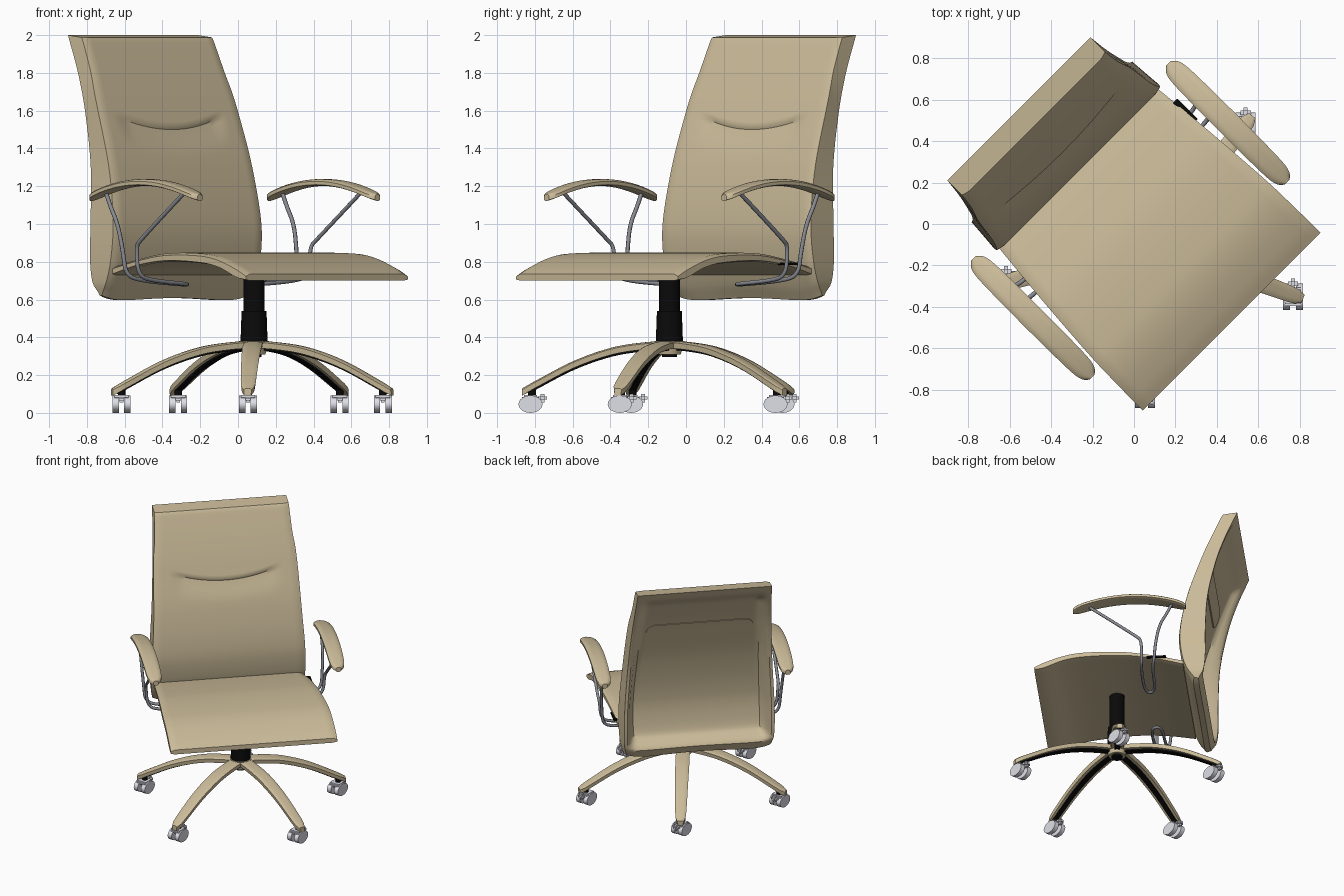
import bpy, bmesh, math
from mathutils import Matrix, Vector

old = bpy.data.objects.get("Cube")
if old:
    bpy.data.objects.remove(old, do_unlink=True)


def material(name, rgb, rough=0.6):
    m = bpy.data.materials.new(name)
    m.use_nodes = True
    m.diffuse_color = (*rgb, 1)
    node = next(n for n in m.node_tree.nodes if n.type == 'BSDF_PRINCIPLED')
    node.inputs["Base Color"].default_value = (*rgb, 1)
    node.inputs["Roughness"].default_value = rough
    return m


TAN = material("tan leather", (0.60, 0.50, 0.32))
BLACK = material("black plastic", (0.003, 0.003, 0.003))
STEEL = material("grey steel", (0.25, 0.26, 0.29))
PALE = material("pale grey plastic", (0.74, 0.74, 0.81))

# The chair is authored facing +x, then turned
TURN = Matrix.Rotation(math.radians(-45), 4, 'Z')
HUB = Vector((0.085, -0.088, 0))


def finish(name, bm, mat, matrix, angle=40):
    bmesh.ops.recalc_face_normals(bm, faces=bm.faces)
    mesh = bpy.data.meshes.new(name)
    bm.to_mesh(mesh)
    bm.free()
    mesh.transform(matrix)
    mesh.materials.append(mat)
    ob = bpy.data.objects.new(name, mesh)
    bpy.context.collection.objects.link(ob)
    bpy.ops.object.select_all(action='DESELECT')
    ob.select_set(True)
    bpy.context.view_layer.objects.active = ob
    bpy.ops.object.shade_smooth_by_angle(angle=math.radians(angle))
    return ob


def slab(name, top, bottom, ni, nj, mat, matrix=TURN):
    """Closed shell between two surfaces; s runs 0..1 and t runs -1..1."""
    bm = bmesh.new()
    sides = [[[bm.verts.new(f(i / ni, 2 * j / nj - 1)) for j in range(nj + 1)]
              for i in range(ni + 1)] for f in (top, bottom)]
    for g in sides:
        for i in range(ni):
            for j in range(nj):
                bm.faces.new((g[i][j], g[i + 1][j], g[i + 1][j + 1], g[i][j + 1]))
    a, b = sides
    for i in range(ni):
        for j in (0, nj):
            bm.faces.new((a[i][j], a[i + 1][j], b[i + 1][j], b[i][j]))
    for j in range(nj):
        for i in (0, ni):
            bm.faces.new((a[i][j], a[i][j + 1], b[i][j + 1], b[i][j]))
    return finish(name, bm, mat, matrix)


def curve_at(keys, x, col):
    """Smooth interpolation of one column of a key table."""
    n = len(keys)
    k = max(i for i in range(n - 1) if i == 0 or keys[i][0] <= x)

    def slope(i):
        lo, hi = max(i - 1, 0), min(i + 1, n - 1)
        return (keys[hi][col] - keys[lo][col]) / (keys[hi][0] - keys[lo][0])
    h = keys[k + 1][0] - keys[k][0]
    t = (x - keys[k][0]) / h
    return ((2*t**3 - 3*t*t + 1) * keys[k][col] + (t**3 - 2*t*t + t) * h * slope(k)
            + (3*t*t - 2*t**3) * keys[k + 1][col] + (t**3 - t*t) * h * slope(k + 1))


def step(x):
    x = min(max(x, 0), 1)
    return x * x * (3 - 2 * x)


def cylinder(name, r1, r2, z1, z2, mat, matrix, seg=32):
    bm = bmesh.new()
    bmesh.ops.create_cone(bm, cap_ends=True, segments=seg, radius1=r1, radius2=r2, depth=z2 - z1)
    return finish(name, bm, mat, matrix @ Matrix.Translation((0, 0, (z1 + z2) / 2)))


# Backrest: height, front face, rear rim, half width
BACK = [(0.60, -0.47, -0.51, 0.54), (0.68, -0.425, -0.545, 0.555), (0.8, -0.385, -0.56, 0.56),
        (1.0, -0.37, -0.56, 0.555), (1.3, -0.42, -0.575, 0.535), (1.6, -0.515, -0.635, 0.515),
        (1.8, -0.59, -0.70, 0.50), (2.0, -0.675, -0.785, 0.488)]
FOLD = 1.515


def wavy_hem(s, t):
    return (0.03 * t ** 8 + 0.008 * math.cos(math.pi * t)) * step(1 - s / 0.08)


def back_front(s, t):
    row = 0.60 + 1.40 * s
    v = t * curve_at(BACK, row, 3)
    # rows bend with the smile-shaped headrest fold
    z = row + 0.45 * v * v * step(1 - abs(row - FOLD) / 0.35)
    u = curve_at(BACK, z, 1) - 0.01 * step((abs(t) - 0.93) / 0.07)
    if row < FOLD:
        u -= 0.014 * step(1 - (FOLD - row) / 0.16) * step((0.42 - abs(v)) / 0.12)
    return u, v, z - 0.012 * step((s - 0.98) / 0.02) + wavy_hem(s, t)


def back_inner(v, z):
    half = curve_at(BACK, z, 3)
    front, rim = curve_at(BACK, z, 1), curve_at(BACK, z, 2)
    hollow = step((half - abs(v) - 0.03) / 0.07) * step((1.96 - z) / 0.12) * step((z - 0.66) / 0.07)
    return rim + (front - rim - 0.045) * hollow


def back_rear(s, t):
    z = 0.60 + 1.40 * s
    v = t * (curve_at(BACK, z, 3) - 0.015 * (1 - s))
    return back_inner(v, z), v, z + wavy_hem(s, t)


slab("backrest", back_front, back_rear, 70, 50, TAN)


# Stadium-shaped panel on the rear of the backrest
def rear_panel(lift):
    def f(s, t):
        a = math.sin(t * math.pi / 2)
        end = max(abs(a) - 0.84, 0) / 0.16
        z = 1.60 + 0.13 * (s - 0.5) * math.sqrt(max(1 - end * end, 0.01))
        return back_inner(0.39 * a, z) - lift, 0.39 * a, z
    return f


slab("rear_panel", rear_panel(0.008), rear_panel(-0.001), 6, 40, TAN)

# Seat: depth, top, underside, half width
SEAT = [(-0.40, 0.775, 0.73, 0.54), (-0.2, 0.815, 0.775, 0.56), (0.03, 0.845, 0.80, 0.58),
        (0.32, 0.842, 0.79, 0.60), (0.46, 0.818, 0.765, 0.604), (0.6, 0.768, 0.71, 0.606),
        (0.665, 0.735, 0.70, 0.606)]


def seat_face(col, edge):
    def f(s, t):
        u = -0.40 + 1.065 * s
        return (u, t * curve_at(SEAT, u, 3),
                curve_at(SEAT, u, col) + edge * step((abs(t) - 0.95) / 0.05))
    return f


slab("seat", seat_face(1, -0.012), seat_face(2, 0.006), 40, 40, TAN)


# Armrests: arched pads on bent steel loops
def pad_face(side, base, rise, crown):
    def f(s, t):
        a = math.sin(math.pi * (s - 0.5))
        half = (0.058 - 0.006 * a * a) * math.sqrt(max(1 - abs(a) ** 14, 0.12))
        z = base + rise * (1 - a * a) - crown * t ** 4
        return -0.025 + 0.405 * a, side * 0.665 + half * t, z
    return f


WIRE = [(-0.33, 0.66, 1.17), (-0.30, 0.66, 1.10), (-0.24, 0.66, 1.0), (-0.21, 0.65, 0.85),
        (-0.20, 0.64, 0.73), (-0.18, 0.55, 0.70), (-0.18, 0.25, 0.68), (-0.10, 0.25, 0.68),
        (-0.10, 0.55, 0.70), (-0.11, 0.64, 0.73), (-0.11, 0.65, 0.88), (-0.08, 0.66, 0.91),
        (0.265, 0.66, 1.17)]

for side, label in ((1, "left"), (-1, "right")):
    slab(label + "_armrest_pad", pad_face(side, 1.158, 0.08, 0.012),
         pad_face(side, 1.122, 0.08, -0.006), 32, 10, TAN)
    data = bpy.data.curves.new(label + "_armrest_frame", 'CURVE')
    data.dimensions = '3D'
    data.bevel_depth = 0.011
    data.bevel_resolution = 2
    line = data.splines.new('NURBS')
    line.points.add(len(WIRE) - 1)
    for p, (u, v, z) in zip(line.points, WIRE):
        p.co = (*(TURN @ Vector((u, side * v, z))), 1)
    line.order_u = 3
    line.use_endpoint_u = True
    line.resolution_u = 6
    data.materials.append(STEEL)
    bpy.context.collection.objects.link(bpy.data.objects.new(label + "_armrest_frame", data))


def block(name, size, matrix, mat, bevel):
    bm = bmesh.new()
    bmesh.ops.create_cube(bm, size=1)
    bmesh.ops.scale(bm, vec=size, verts=bm.verts)
    bmesh.ops.bevel(bm, geom=bm.edges[:], offset=bevel, segments=2, affect='EDGES')
    finish(name, bm, mat, matrix)


# Tilt lever at the seat edge
block("tilt_lever", (0.14, 0.03, 0.012), TURN @ Matrix.Translation((-0.21, 0.56, 0.79)), BLACK, 0.002)

# Gas column and hub
centre = Matrix.Translation(HUB)
cylinder("upper_column", 0.055, 0.055, 0.5, 0.81, BLACK, centre)
cylinder("lower_column", 0.072, 0.066, 0.37, 0.54, BLACK, centre)
cylinder("base_hub", 0.06, 0.08, 0.31, 0.38, TAN, centre)
cylinder("hub_core", 0.04, 0.04, 0.295, 0.34, BLACK, centre)

# Star base: reach, top height, half width
LEG = [(0.0, 0.38, 0.05), (0.12, 0.375, 0.05), (0.3, 0.347, 0.05), (0.5, 0.278, 0.046),
       (0.7, 0.175, 0.04), (0.78, 0.13, 0.034)]


def leg_face(drop, wide, reach, edge=0):
    def f(s, t):
        r = reach * s
        return (r, t * wide * curve_at(LEG, r, 2) * (1 - 0.4 * step((s - 0.95) / 0.05)),
                curve_at(LEG, r, 1) - drop - edge * t ** 4)
    return f


for k in range(5):
    place = centre @ Matrix.Rotation(math.radians(-20.5 + 72 * k), 4, 'Z')
    n = "_%d" % (k + 1)
    slab("base_leg" + n, leg_face(0, 1, 0.78, 0.008), leg_face(0.038, 0.9, 0.78), 24, 8, TAN, place)
    slab("leg_channel" + n, leg_face(0.03, 0.45, 0.75), leg_face(0.048, 0.4, 0.75), 20, 2, BLACK, place)
    # Twin-wheel caster, all rolling the same way
    caster = Matrix.Translation(place @ Vector((0.728, 0, 0)))
    for side, label in ((-1, "right"), (1, "left")):
        wheel = (caster @ Matrix.Translation((side * 0.031, -0.008, 0.046))
                 @ Matrix.Diagonal((1, 1.38, 1, 1)) @ Matrix.Rotation(math.pi / 2, 4, 'Y'))
        cylinder(label + "_caster_wheel" + n, 0.046, 0.046, -0.017, 0.017, PALE, wheel, 24)
    block("caster_hood" + n, (0.096, 0.09, 0.03), caster @ Matrix.Translation((0, -0.008, 0.08)),
          PALE, 0.01)
    block("caster_pedal" + n, (0.05, 0.05, 0.045), caster @ Matrix.Translation((0, 0.055, 0.078)),
          PALE, 0.015)
    cylinder("caster_stem" + n, 0.02, 0.02, 0.09, 0.13, BLACK, caster, 16)
